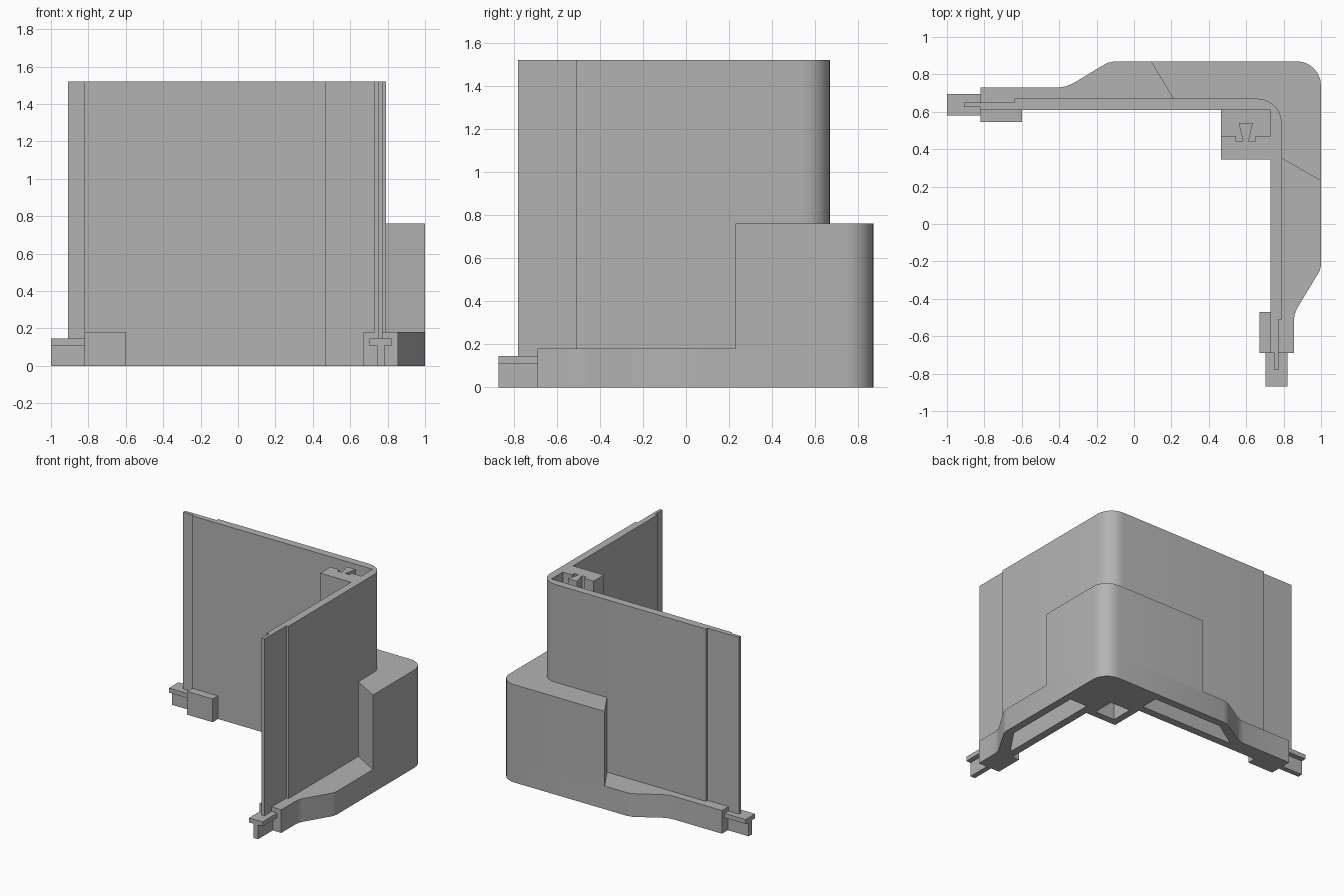
import bpy
import bmesh
from math import cos, sin, pi, radians

cube = bpy.data.objects.get("Cube")
if cube:
    bpy.data.objects.remove(cube)

grey = bpy.data.materials.new("plain grey")
grey.use_nodes = True
COLOUR = (0.45, 0.45, 0.45, 1)
grey.diffuse_color = COLOUR
grey.node_tree.nodes["Principled BSDF"].inputs["Base Color"].default_value = COLOUR


def prism(name, outline, z0, z1):
    """Extrude a plan outline between two heights."""
    bm = bmesh.new()
    face = bm.faces.new([bm.verts.new((x, y, z0)) for x, y in outline])
    top = bmesh.ops.extrude_face_region(bm, geom=[face])
    verts = [g for g in top["geom"] if isinstance(g, bmesh.types.BMVert)]
    bmesh.ops.translate(bm, verts=verts, vec=(0, 0, z1 - z0))
    bmesh.ops.recalc_face_normals(bm, faces=bm.faces)
    mesh = bpy.data.meshes.new(name)
    bm.to_mesh(mesh)
    bm.free()
    mesh.materials.append(grey)
    obj = bpy.data.objects.new(name, mesh)
    bpy.context.collection.objects.link(obj)
    return obj


def box(name, x0, x1, y0, y1, z0, z1):
    return prism(name, [(x0, y0), (x1, y0), (x1, y1), (x0, y1)], z0, z1)


def corner(x, y, r, steps=6):
    """Rounded outer corner, running from the back face to the side face."""
    angles = [pi / 2 * (1 - i / steps) for i in range(steps + 1)]
    return [(x - r + r * cos(a), y - r + r * sin(a)) for a in angles]


def cut(obj, cutters):
    for cutter in cutters:
        mod = obj.modifiers.new("hollow", 'BOOLEAN')
        mod.operation = 'DIFFERENCE'
        mod.solver = 'EXACT'
        mod.object = cutter
        cutter.hide_render = True
        cutter.hide_viewport = True


def smooth(obj):
    bpy.ops.object.select_all(action='DESELECT')
    obj.select_set(True)
    bpy.context.view_layer.objects.active = obj
    bpy.ops.object.shade_smooth_by_angle(angle=radians(35))


TOP, LOW, MID = 1.52, 0.18, 0.76

# Thin corner wall with stepped free edges
wall = prism("corner_wall", [(-0.82, 0.61), (-0.82, 0.65), (-0.64, 0.65), (-0.64, 0.67)]
             + corner(0.79, 0.67, 0.13)
             + [(0.79, -0.51), (0.773, -0.51), (0.773, -0.69), (0.73, -0.69), (0.73, 0.61)],
             LOW, TOP)
box("back_tongue", -0.91, -0.82, 0.625, 0.65, 0.14, TOP)
box("side_tongue", 0.75, 0.773, -0.78, -0.69, 0.14, TOP)

# Low flared base under the whole corner
base = prism("flared_base", [(-0.82, 0.61), (-0.82, 0.73), (-0.40, 0.73), (-0.36, 0.737),
                             (-0.32, 0.755), (-0.18, 0.84), (-0.14, 0.862), (-0.10, 0.87)]
             + corner(1.0, 0.87, 0.13)
             + [(1.0, -0.22), (0.993, -0.25), (0.87, -0.455), (0.86, -0.48), (0.855, -0.51),
                (0.855, -0.69), (0.73, -0.69), (0.73, 0.61)], 0, LOW)

# Taller corner block with slanted ends
block = prism("corner_block", [(0.21, 0.67), (0.09, 0.87)] + corner(1.0, 0.87, 0.13)
              + [(1.0, 0.23), (0.79, 0.35)] + corner(0.79, 0.67, 0.13)[::-1], LOW, MID)

# Hollows opening underneath
low_cuts = [
    prism("back_hollow", [(-0.33, 0.67), (-0.11, 0.81), (0.48, 0.81), (0.48, 0.67)], -0.1, 0.14),
    prism("side_hollow", [(0.79, 0.42), (0.94, 0.42), (0.94, -0.20), (0.79, -0.42)], -0.1, 0.14)]
high_cuts = [
    prism("back_high_hollow", [(0.24, 0.68), (0.16, 0.81), (0.48, 0.81), (0.48, 0.68)], -0.1, 0.7),
    prism("side_high_hollow", [(0.80, 0.42), (0.94, 0.42), (0.94, 0.30), (0.80, 0.38)], -0.1, 0.7)]
cut(base, low_cuts + high_cuts)
cut(block, high_cuts)

# Inner corner bracket with a dovetail rail
prism("dovetail_bracket", [(0.465, 0.345), (0.73, 0.345), (0.73, 0.47), (0.65, 0.47),
                           (0.65, 0.443), (0.613, 0.443), (0.635, 0.54), (0.56, 0.54),
                           (0.583, 0.443), (0.545, 0.443), (0.545, 0.47), (0.465, 0.47)],
      LOW, TOP)
foot = box("bracket_foot", 0.465, 0.73, 0.345, 0.61, 0, LOW)
cut(foot, [box("foot_hollow", 0.52, 0.69, 0.40, 0.57, -0.1, 0.14)])

# End pads and T-shaped connectors
box("back_pad", -0.82, -0.60, 0.545, 0.61, 0, LOW)
box("side_pad", 0.67, 0.73, -0.69, -0.47, 0, LOW)
for z0, z1, half, part in ((0, 0.11, 0.02, "stem"), (0.11, 0.145, 0.058, "flange")):
    box("back_connector_" + part, -1.0, -0.82, 0.638 - half, 0.638 + half, z0, z1)
    box("side_connector_" + part, 0.762 - half, 0.762 + half, -0.87, -0.69, z0, z1)

for obj in (wall, base, block):
    smooth(obj)
